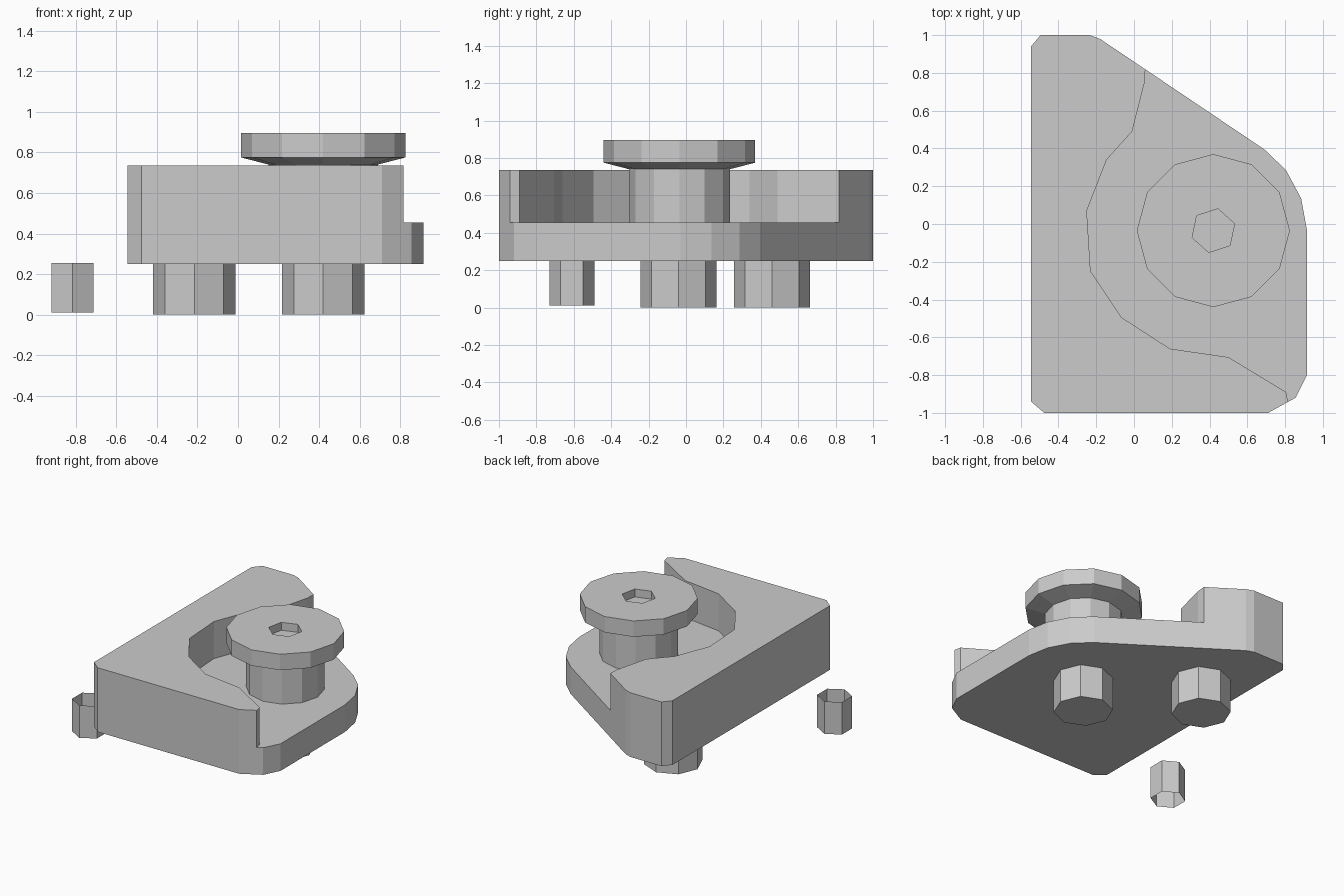
import bpy, bmesh
from math import cos, sin, radians, tau

if "Cube" in bpy.data.objects:
    bpy.data.objects.remove(bpy.data.objects["Cube"])


def ring_points(cx, cy, r, n, offset=0):
    return [(cx + r * cos(tau * i / n + radians(offset)),
             cy + r * sin(tau * i / n + radians(offset))) for i in range(n)]


def loft(name, sections, bottom=True, top=True):
    """Join stacked outlines [(points, z), ...] given from low to high."""
    bm = bmesh.new()
    rings = [[bm.verts.new((x, y, z)) for x, y in pts] for pts, z in sections]
    n = len(rings[0])
    for a, b in zip(rings, rings[1:]):
        for i in range(n):
            j = (i + 1) % n
            bm.faces.new((a[i], a[j], b[j], b[i]))
    if bottom:
        bm.faces.new(rings[0][::-1])
    if top:
        bm.faces.new(rings[-1])
    mesh = bpy.data.meshes.new(name)
    bm.to_mesh(mesh)
    bm.free()
    obj = bpy.data.objects.new(name, mesh)
    bpy.context.collection.objects.link(obj)
    return obj


def cut(obj, cutter):
    mod = obj.modifiers.new("cut", 'BOOLEAN')
    mod.operation = 'DIFFERENCE'
    mod.solver = 'EXACT'
    mod.object = cutter
    cutter.hide_render = True
    deps = bpy.context.evaluated_depsgraph_get()
    mesh = bpy.data.meshes.new_from_object(obj.evaluated_get(deps))
    obj.modifiers.clear()
    obj.data = mesh
    bpy.data.objects.remove(cutter)


CX, CY = 0.42, -0.035   # screw axis

# Body plate with a pocket cut round the screw
outline = [(-.545, -.94), (-.475, -1), (.71, -1), (.855, -.92), (.915, -.80),
           (.915, -.03), (.885, .135), (.805, .285), (.69, .395), (-.18, .98),
           (-.235, 1), (-.495, 1), (-.545, .94)]
pocket = [(.06, 1.2), (.06, .815), (.055, .745), (-.01, .49), (-.145, .34),
          (-.25, .07), (-.23, -.25), (-.065, -.495), (.19, -.66), (.50, -.705),
          (.805, -.89), (.815, -.94), (.825, -1.2), (1.2, -1.2), (1.2, 1.2)]
body = loft("body_plate", [(outline, .25), (outline, .735)])
cut(body, loft("pocket_cutter", [(pocket, .455), (pocket, 1.0)]))

# Screw: shaft, tapered underside and head with a hex socket
screw = loft("screw", [(ring_points(CX, CY, r, 12), z) for r, z in
                       [(.27, .45), (.27, .74), (.405, .775), (.405, .895)]])
socket = ring_points(CX, CY, .118, 6, 18)
cut(screw, loft("socket_cutter", [(socket, .835), (socket, 1.0)]))

# Two locating pegs under the plate
for i, (x, y) in enumerate([(CX, -.04), (-.215, .46)]):
    peg = ring_points(x, y, .203, 8)
    loft(f"peg_{i + 1}", [(peg, 0), (peg, .25)], top=False)

# Loose open hex sleeve beside the plate
sleeve = ring_points(-.815, -.61, .12, 6, 30)
loft("hex_sleeve", [(sleeve, .01), (sleeve, .255)], bottom=False, top=False)
